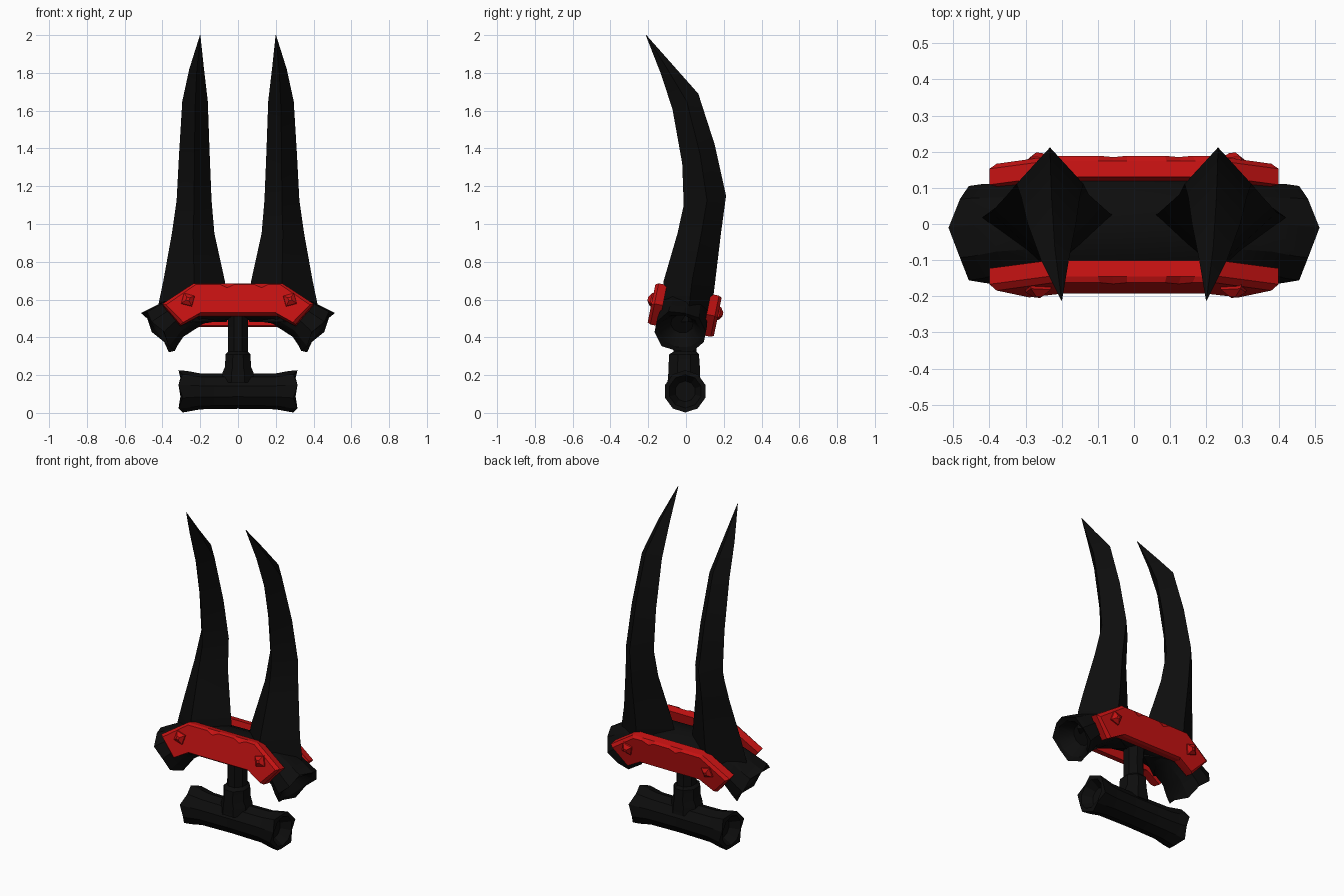
import bpy, bmesh, math
from mathutils import Vector, Matrix

if "Cube" in bpy.data.objects:
    bpy.data.objects.remove(bpy.data.objects["Cube"])


def material(name, rgb):
    m = bpy.data.materials.new(name)
    m.diffuse_color = (*rgb, 1)
    m.use_nodes = True
    m.node_tree.nodes["Principled BSDF"].inputs["Base Color"].default_value = m.diffuse_color
    return m


BLACK = material("black", (0.004, 0.004, 0.004))
RED = material("red", (0.56, 0.006, 0.006))
TILT = Matrix.Translation((0, -0.005, 0.555)) @ Matrix.Rotation(math.radians(-11.5), 4, 'X')


def loft(name, rings, mat, matrix=None, angle=30):
    """Skin a list of equal-length point rings and cap both ends."""
    bm = bmesh.new()
    vs = [[bm.verts.new(p) for p in r] for r in rings]
    n = len(rings[0])
    for a, b in zip(vs, vs[1:]):
        for i in range(n):
            j = (i + 1) % n
            bm.faces.new((a[i], a[j], b[j], b[i]))
    bm.faces.new(vs[0])
    bm.faces.new(vs[-1])
    bmesh.ops.recalc_face_normals(bm, faces=bm.faces)
    me = bpy.data.meshes.new(name)
    bm.to_mesh(me)
    bm.free()
    me.materials.append(mat)
    ob = bpy.data.objects.new(name, me)
    if matrix:
        ob.matrix_world = matrix
    bpy.context.collection.objects.link(ob)
    bpy.ops.object.select_all(action='DESELECT')
    ob.select_set(True)
    bpy.context.view_layer.objects.active = ob
    bpy.ops.object.shade_smooth_by_angle(angle=math.radians(angle))
    return ob


def oval(c, u, v, ru, rv, n=10, push=None, start=0.0):
    """Ring around c in the u/v directions; push shifts every other point."""
    pts = []
    for i in range(n):
        t = start + 2 * math.pi * i / n
        p = Vector(c) + Vector(u) * ru * math.cos(t) + Vector(v) * rv * math.sin(t)
        if push and i % 2:
            p += Vector(push)
        pts.append(p)
    return pts


# Grip: horizontal bar with flared, chipped, hollow ends
Y, Z = (0, 1, 0), (0, 0, 1)
half = [(0.25, 0.055, 0), (0.305, 0.088, 0), (0.315, 0.112, 0.022), (0.27, 0.108, 0),
        (0.2, 0.095, 0), (0.0, 0.092, 0)]
stations = [(-x, r, d) for x, r, d in half] + [(x, r, -d) for x, r, d in half[-2::-1]]
loft("grip", [oval((x, -0.004, 0.114), Y, Z, r, r, push=(d, 0, 0), start=math.pi / 2)
              for x, r, d in stations], BLACK)

# Stem with a wide collar on the grip
loft("stem", [oval((0, y, z), (1, 0, 0), Y, rx, ry, 8, start=math.pi / 8)
              for z, y, rx, ry in [(0.16, -0.01, 0.09, 0.095), (0.215, -0.01, 0.088, 0.09),
                                   (0.245, -0.01, 0.074, 0.09), (0.31, -0.01, 0.072, 0.085),
                                   (0.325, -0.005, 0.056, 0.065), (0.42, -0.005, 0.056, 0.062),
                                   (0.56, 0, 0.06, 0.07)]], BLACK)

# Guard: arched tube with flared hollow ends, tilted backward
arch = [(0.36, -0.085, 37, 0.06, 0.06, 0), (0.415, -0.125, 37, 0.108, 0.115, 0),
        (0.432, -0.135, 37, 0.135, 0.14, 0.02), (0.395, -0.105, 35, 0.125, 0.14, 0),
        (0.34, -0.06, 28, 0.108, 0.13, 0), (0.2, 0.005, 12, 0.09, 0.13, 0),
        (0.0, 0.02, 0, 0.075, 0.125, 0)]


def guard_ring(x, z, deg, rn, ry, d, s):
    a = math.radians(deg)
    up = (s * math.sin(a), 0, math.cos(a))
    inward = (-s * d * math.cos(a), 0, d * math.sin(a))
    return oval((s * x, 0, z), Y, up, ry, rn, 10, push=inward, start=math.pi / 2)


loft("guard", [guard_ring(*p, -1) for p in arch] + [guard_ring(*p, 1) for p in arch[-2::-1]],
     BLACK, TILT)

# Blades: diamond section, sweeping back and then hooking forward
# front z, front y, back z, back y, inner x, outer x
sections = [(0.48, -0.12, 0.48, 0.12, 0.06, 0.42), (0.58, -0.13, 0.58, 0.14, 0.05, 0.42),
            (0.7, -0.118, 0.7, 0.155, 0.07, 0.395), (0.95, -0.045, 0.95, 0.185, 0.125, 0.35),
            (1.1, -0.012, 1.15, 0.212, 0.14, 0.325), (1.32, -0.02, 1.42, 0.152, 0.15, 0.312),
            (1.61, -0.072, 1.69, 0.065, 0.16, 0.295), (1.8, -0.135, 1.84, -0.068, 0.18, 0.258),
            (1.997, -0.212, 2.0, -0.21, 0.199, 0.202)]
for side, s in (("left", -1), ("right", 1)):
    rings = []
    for zf, yf, zb, yb, xi, xo in sections:
        xm, zm, ym = (xi + xo) / 2, (zf + zb) / 2, yf * 0.45 + yb * 0.55
        rings.append([(s * xm, yf, zf), (s * xo, ym, zm), (s * xm, yb, zb), (s * xi, ym, zm)])
    loft(side + "_blade", rings, BLACK)

# Red plates: bent bars with chamfered, chipped outer edges
outline = [(-0.4, -0.01), (-0.235, 0.1), (-0.1, 0.1), (-0.06, 0.1), (-0.02, 0.1), (0.09, 0.1),
           (0.13, 0.1), (0.17, 0.1), (0.235, 0.1), (0.4, -0.01), (0.305, -0.122),
           (0.21, -0.07), (-0.21, -0.07), (-0.305, -0.122)]
CHIPS = (3, 6)


def inset(i, p, k):
    x, z = p
    mid = 0.015 - 0.62 * max(0, abs(x) - 0.22)
    return x * (0.5 + k / 2), mid + (z - mid) * k - (0.018 if i in CHIPS else 0)


for side, s in (("front", -1), ("back", 1)):
    layers = [[(x, s * 0.118, z) for x, z in outline], [(x, s * 0.163, z) for x, z in outline],
              [(x, s * 0.179, z) for x, z in (inset(i, p, 0.9) for i, p in enumerate(outline))]]
    loft(side + "_plate", layers, RED, TILT, 15)
    # Square pyramid studs
    for x, name in ((-0.265, "left"), (0.275, "right")):
        turn = math.copysign(math.radians(60), x)
        studs = [oval((x, s * y, 0.008), (1, 0, 0), Z, r, r, 4, start=turn)
                 for y, r in ((0.17, 0.044), (0.186, 0.04), (0.203, 0.012))]
        loft(f"{side}_{name}_stud", studs, RED, TILT, 15)
